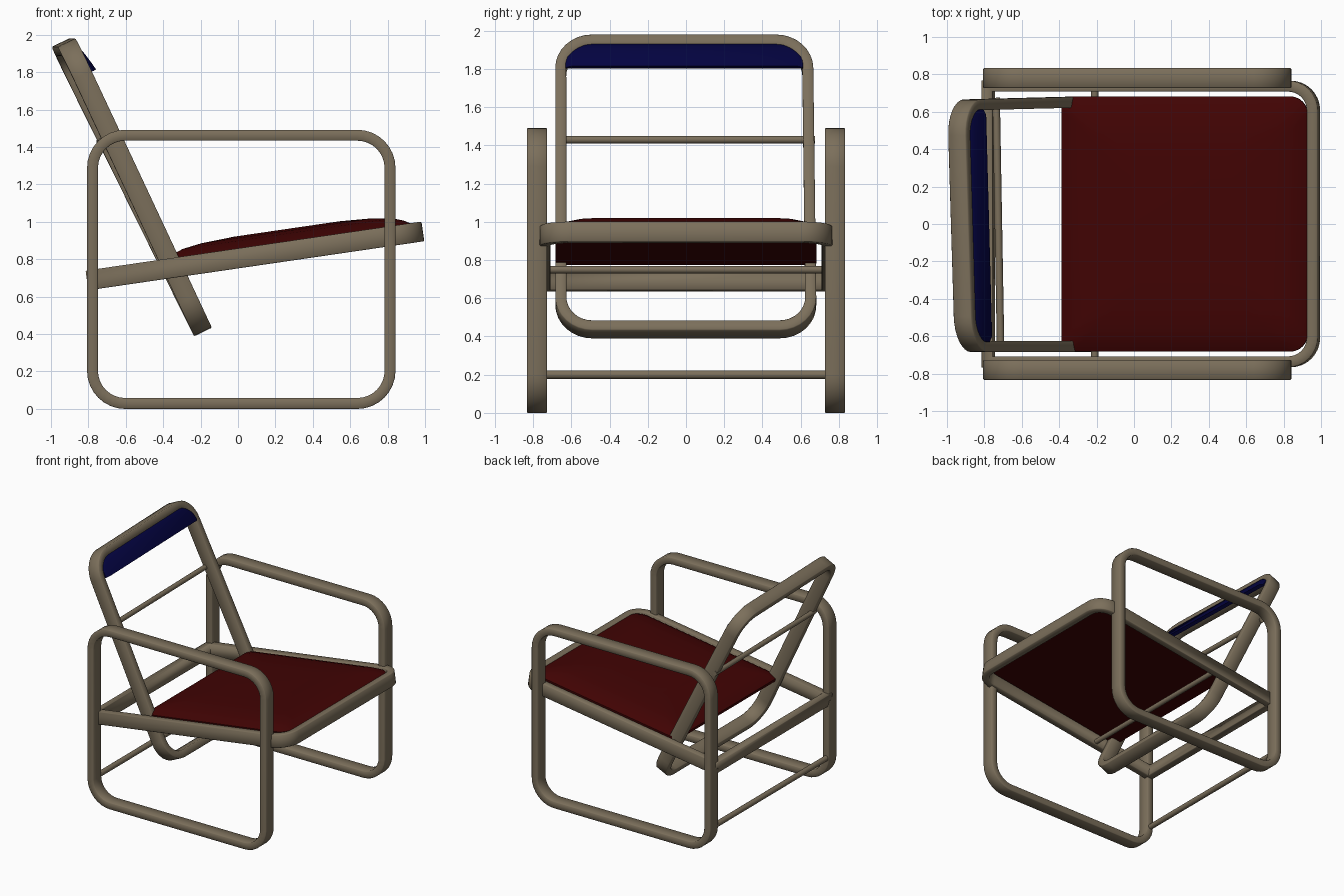
import bpy, bmesh, math
from mathutils import Vector, Matrix

if "Cube" in bpy.data.objects:
    bpy.data.objects.remove(bpy.data.objects["Cube"])


def material(name, rgb):
    m = bpy.data.materials.new(name)
    m.diffuse_color = (*rgb, 1)
    m.use_nodes = True
    m.node_tree.nodes["Principled BSDF"].inputs["Base Color"].default_value = m.diffuse_color
    return m


WOOD = material("taupe frame", (0.20, 0.16, 0.105))
RED = material("dark red cushion", (0.052, 0.001, 0.001))
BLUE = material("navy pad", (0.001, 0.001, 0.052))


def finish(bm, name, mat, angle=42):
    bmesh.ops.recalc_face_normals(bm, faces=bm.faces)
    me = bpy.data.meshes.new(name)
    bm.to_mesh(me)
    bm.free()
    me.materials.append(mat)
    ob = bpy.data.objects.new(name, me)
    bpy.context.collection.objects.link(ob)
    bpy.ops.object.select_all(action='DESELECT')
    ob.select_set(True)
    bpy.context.view_layer.objects.active = ob
    bpy.ops.object.shade_smooth_by_angle(angle=math.radians(angle))
    return ob


def rounded_rect(u0, u1, v0, v1, radii, steps=8):
    """Closed counter-clockwise outline; radii start at (u1, v0)."""
    pts = []
    corners = [(u1, v0, -1, 1), (u1, v1, -1, -1), (u0, v1, 1, -1), (u0, v0, 1, 1)]
    for k, ((u, v, su, sv), r) in enumerate(zip(corners, radii)):
        if r == 0:
            pts.append(Vector((u, v)))
            continue
        for i in range(steps + 1):
            a = math.radians(-90 + 90 * k + 90 * i / steps)
            pts.append(Vector((u + su * r + r * math.cos(a), v + sv * r + r * math.sin(a))))
    return pts


def bridge(bm, rings, closed=False):
    n = len(rings[0])
    pairs = list(zip(rings, rings[1:])) + ([(rings[-1], rings[0])] if closed else [])
    for a, b in pairs:
        for j in range(n):
            bm.faces.new((a[j], a[(j + 1) % n], b[(j + 1) % n], b[j]))
    if not closed:
        bm.faces.new(rings[0])
        bm.faces.new(rings[-1])


def loop_tube(name, pts, place, a=0.029, b=0.053, c=0.005):
    """Flat bar with softened edges swept round a closed flat path;
    place maps (u, v, w) to space."""
    section = [(a, c - b), (a, b - c), (a - c, b), (c - a, b),
               (-a, b - c), (-a, c - b), (c - a, -b), (a - c, -b)]
    bm = bmesh.new()
    rings = []
    n = len(pts)
    for i, p in enumerate(pts):
        d0 = (p - pts[i - 1]).normalized()
        d1 = (pts[(i + 1) % n] - p).normalized()
        n0, n1 = Vector((d0.y, -d0.x)), Vector((d1.y, -d1.x))
        out = (n0 + n1).normalized()
        out /= out.dot(n0)
        rings.append([bm.verts.new(place(*(p + out * s), w)) for s, w in section])
    bridge(bm, rings, closed=True)
    return finish(bm, name, WOOD, 60)


def rod(name, x, z, half, r=0.02, skew=0.0):
    """Round cross rod running along y."""
    bm = bmesh.new()
    p0, p1 = Vector((x + skew, -half, z)), Vector((x - skew, half, z))
    d = p1 - p0
    m = Matrix.Translation((p0 + p1) / 2) @ d.to_track_quat('Z', 'Y').to_matrix().to_4x4()
    bmesh.ops.create_cone(bm, cap_ends=True, segments=16, radius1=r, radius2=r,
                          depth=d.length, matrix=m)
    return finish(bm, name, WOOD)


# Placement of the sloping seat plane and the leaning back plane
SA = 0.145
BX, BZ = -0.434, 0.901


def on_seat(u, v, w):
    return (0.092 + u * math.cos(SA) - w * math.sin(SA), v,
            0.818 + u * math.sin(SA) + w * math.cos(SA))


def on_back(u, v, w):
    t = v / 1.72 + 0.5
    twist = 0.03 * u * t                     # the top is turned slightly
    lean = 0.02 * t * (u / 1.36 + 0.5)       # and narrows a little on the far side
    return (-0.56 + BX * v + BZ * w - twist, u - lean, 1.185 + BZ * v - BX * w)


# Side frames: legs, armrest and floor runner in one loop
for label, y in (("right", -0.78), ("left", 0.78)):
    loop_tube(label + "_side_frame",
              rounded_rect(-0.778, 0.813, 0.029, 1.463, [0.175] * 4),
              lambda u, v, w, y=y: (u, y + w, v))

# Seat frame: rounded in front, square at the rear
loop_tube("seat_frame",
          rounded_rect(-0.88, 0.877, -0.737, 0.737, [0.13, 0.13, 0, 0]), on_seat)

# Back frame
loop_tube("back_frame",
          rounded_rect(-0.655, 0.655, -0.83, 0.83, [0.165] * 4), on_back)

# Cross rods
rod("lower_rear_rod", -0.78, 0.2, 0.76, 0.022)
rod("pivot_rod", -0.21, 0.75, 0.72)
rod("back_support_rod", -0.725, 1.43, 0.675, 0.02, 0.012)

# Seat cushion: stacked inset outlines forming a low dome
bm = bmesh.new()
rings = []
for inset, w in ((0.0, 0.026), (0.0, 0.048), (0.04, 0.072), (0.1, 0.093),
                 (0.2, 0.108), (0.38, 0.118)):
    outline = rounded_rect(-0.477 + inset, 0.853 - inset, -0.683 + inset, 0.683 - inset,
                           [0.1, 0.1, 0.06, 0.06], 6)
    rings.append([bm.verts.new(on_seat(p.x, p.y, w)) for p in outline])
bridge(bm, rings)
finish(bm, "seat_cushion", RED)

# Head pad: thin curved panel with softened ends under the top of the back frame
bm = bmesh.new()
rings = []
R = 0.14
for i in range(11):
    s = i / 10
    v = 0.812 - 0.152 * s
    rise = max(0.0, R - 0.152 * s)
    half = 0.63 - R + math.sqrt(max(0.0, R * R - rise * rise))
    front = 0.045 + 0.035 * s ** 0.7
    back = front - 0.03
    mid = front - 0.015
    rings.append([bm.verts.new(on_back(u, v, w)) for u, w in
                  ((-half, mid), (0.03 - half, front), (half - 0.03, front), (half, mid),
                   (half, back), (-half, back))])
bridge(bm, rings)
finish(bm, "head_pad", BLUE)
